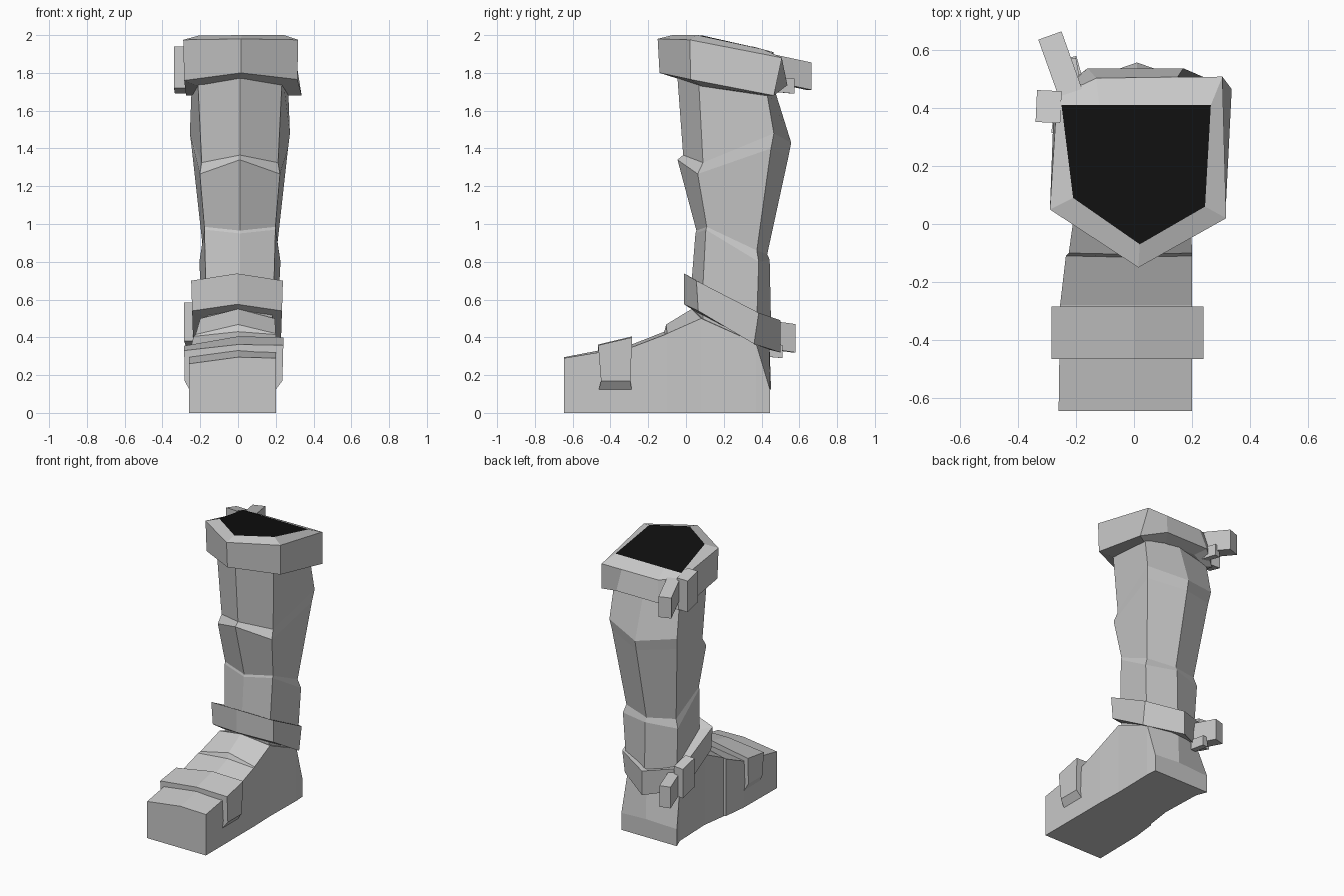
import bpy, bmesh
from mathutils import Vector

cube = bpy.data.objects.get("Cube")
if cube:
    bpy.data.objects.remove(cube, do_unlink=True)


def material(name, value):
    m = bpy.data.materials.new(name)
    m.use_nodes = True
    col = (value, value, value, 1)
    m.diffuse_color = col
    bsdf = next(n for n in m.node_tree.nodes if n.type == 'BSDF_PRINCIPLED')
    bsdf.inputs["Base Color"].default_value = col
    return m


GREY = material("grey leather", 0.58)
BLACK = material("black opening", 0.005)


def loft(name, rings, closed=False, dark_end=False):
    """Skin rings of equal length; cap the ends or join last to first."""
    bm = bmesh.new()
    vs = [[bm.verts.new(p) for p in r] for r in rings]
    n = len(rings[0])
    pairs = list(zip(vs, vs[1:])) + ([(vs[-1], vs[0])] if closed else [])
    for a, b in pairs:
        for i in range(n):
            j = (i + 1) % n
            bm.faces.new((a[i], a[j], b[j], b[i]))
    if not closed:
        bm.faces.new(vs[0][::-1])
        end = bm.faces.new(vs[-1])
        end.material_index = 1 if dark_end else 0
    bmesh.ops.recalc_face_normals(bm, faces=bm.faces)
    me = bpy.data.meshes.new(name)
    bm.to_mesh(me)
    bm.free()
    me.materials.append(GREY)
    if dark_end:
        me.materials.append(BLACK)
    ob = bpy.data.objects.new(name, me)
    bpy.context.collection.objects.link(ob)
    return ob


def six(front, front_side, back_side, back, cx=0.01):
    """Six-sided ring: centre points are (y, z), side points (x, y, z) mirrored."""
    fx, fy, fz = front_side
    bx, by, bz = back_side
    return [(cx, *front), (cx + fx, fy, fz), (cx + bx, by, bz),
            (cx, *back), (cx - bx, by, bz), (cx - fx, fy, fz)]


def bar(name, start, end, width, z0, z1, drop=0.0):
    """Upright slab running from start to end in plan, sinking by drop."""
    a, b = Vector(start), Vector(end)
    d = (b - a).normalized()
    s = Vector((-d.y, d.x)) * width / 2
    rings = []
    for p, dz in ((a, 0), (b, -drop)):
        rings.append([(p.x + k * s.x, p.y + k * s.y, z + dz)
                      for k, z in ((-1, z0), (1, z0), (1, z1), (-1, z1))])
    return loft(name, rings)


# Shaft with two folds
loft("boot_shaft", [
    six((-0.05, 1.84), (0.225, 0.065, 1.80), (0.255, 0.42, 1.74), (0.46, 1.74)),
    six((-0.015, 1.365), (0.202, 0.09, 1.325), (0.265, 0.465, 1.48), (0.557, 1.43)),
    six((-0.045, 1.34), (0.212, 0.062, 1.265), (0.255, 0.45, 1.40), (0.543, 1.36)),
    six((0.055, 0.965), (0.188, 0.11, 0.985), (0.195, 0.375, 0.86), (0.43, 0.84)),
    six((0.05, 0.95), (0.188, 0.105, 0.97), (0.215, 0.385, 0.80), (0.443, 0.81)),
    six((0.03, 0.70), (0.18, 0.09, 0.68), (0.20, 0.375, 0.50), (0.45, 0.48)),
    six((0.04, 0.50), (0.17, 0.09, 0.48), (0.18, 0.36, 0.35), (0.44, 0.38)),
], )

# Cuff: underside, outer band, sloping rim, dark opening
loft("top_cuff", [
    [(0.01, -0.04, 1.77), (0.24, 0.08, 1.73), (0.27, 0.42, 1.68), (0.12, 0.46, 1.71),
     (-0.12, 0.46, 1.71), (-0.24, 0.42, 1.68), (-0.21, 0.08, 1.73)],
    [(0.015, -0.14, 1.80), (0.315, 0.025, 1.765), (0.337, 0.465, 1.68), (0.17, 0.537, 1.735),
     (-0.16, 0.537, 1.735), (-0.275, 0.45, 1.68), (-0.285, 0.055, 1.76)],
    [(0.015, -0.15, 1.98), (0.318, 0.02, 1.975), (0.305, 0.508, 1.88), (0.15, 0.507, 1.88),
     (-0.13, 0.503, 1.88), (-0.265, 0.44, 1.895), (-0.29, 0.05, 1.975)],
    [(0.02, -0.07, 2.0), (0.245, 0.06, 2.0), (0.265, 0.41, 1.925), (0.12, 0.41, 1.925),
     (-0.12, 0.41, 1.925), (-0.25, 0.41, 1.925), (-0.21, 0.09, 1.997)],
], dark_end=True)

# Ankle strap band
loft("ankle_strap", [
    six((0.06, 0.70), (0.15, 0.11, 0.67), (0.17, 0.36, 0.53), (0.42, 0.48), -0.005),
    six((-0.01, 0.738), (0.243, 0.055, 0.70), (0.235, 0.385, 0.53), (0.50, 0.49), -0.005),
    six((-0.01, 0.575), (0.238, 0.065, 0.54), (0.232, 0.36, 0.365), (0.50, 0.32), -0.005),
    six((0.06, 0.53), (0.15, 0.11, 0.50), (0.17, 0.34, 0.38), (0.42, 0.34), -0.005),
], closed=True)


# Foot: sections from toe to heel
def foot_section(y, yc, xr, xl, zr, zc, zl):
    return [(xr, y, 0), (xr, y, zr), (0.0, yc, zc), (xl, y, zl), (xl, y, 0)]


loft("foot", [
    foot_section(-0.645, -0.645, -0.26, 0.20, 0.26, 0.295, 0.29),
    foot_section(-0.28, -0.28, -0.255, 0.20, 0.33, 0.365, 0.35),
    foot_section(-0.11, -0.115, -0.235, 0.20, 0.405, 0.43, 0.415),
    foot_section(-0.10, -0.105, -0.225, 0.20, 0.415, 0.468, 0.42),
    foot_section(0.08, 0.03, -0.20, 0.195, 0.50, 0.55, 0.50),
    foot_section(0.37, 0.44, -0.21, 0.20, 0.37, 0.42, 0.37),
    foot_section(0.445, 0.45, -0.24, 0.195, 0.12, 0.13, 0.12),
])


# Toe strap over the foot, with bevelled lower ends
def strap_section(y, zr, zc, zl, end):
    return [(-0.25, y, 0.11), (-0.283, y + end, 0.17), (-0.285, y, zr), (0.0, y, zc),
            (0.24, y, zl), (0.235, y + end, 0.17), (0.19, y, 0.11)]


loft("toe_strap", [strap_section(-0.465, 0.33, 0.362, 0.358, 0.015),
                   strap_section(-0.285, 0.355, 0.405, 0.40, -0.01)])

# Buckle loops and loose strap ends on the right rear corner
bar("cuff_loop", (-0.297, 0.35), (-0.292, 0.46), 0.085, 1.72, 1.94, 0.03)
bar("cuff_strap_end", (-0.215, 0.44), (-0.29, 0.65), 0.085, 1.755, 1.90, 0.045)
bar("cuff_strap_tail", (-0.20, 0.46), (-0.22, 0.57), 0.04, 1.70, 1.78, 0.01)
bar("ankle_loop", (-0.248, 0.31), (-0.235, 0.42), 0.075, 0.38, 0.585, 0.04)
bar("ankle_strap_end", (-0.185, 0.39), (-0.235, 0.57), 0.075, 0.345, 0.495, 0.025)
bar("ankle_strap_tail", (-0.16, 0.40), (-0.17, 0.51), 0.04, 0.30, 0.37, 0.01)
